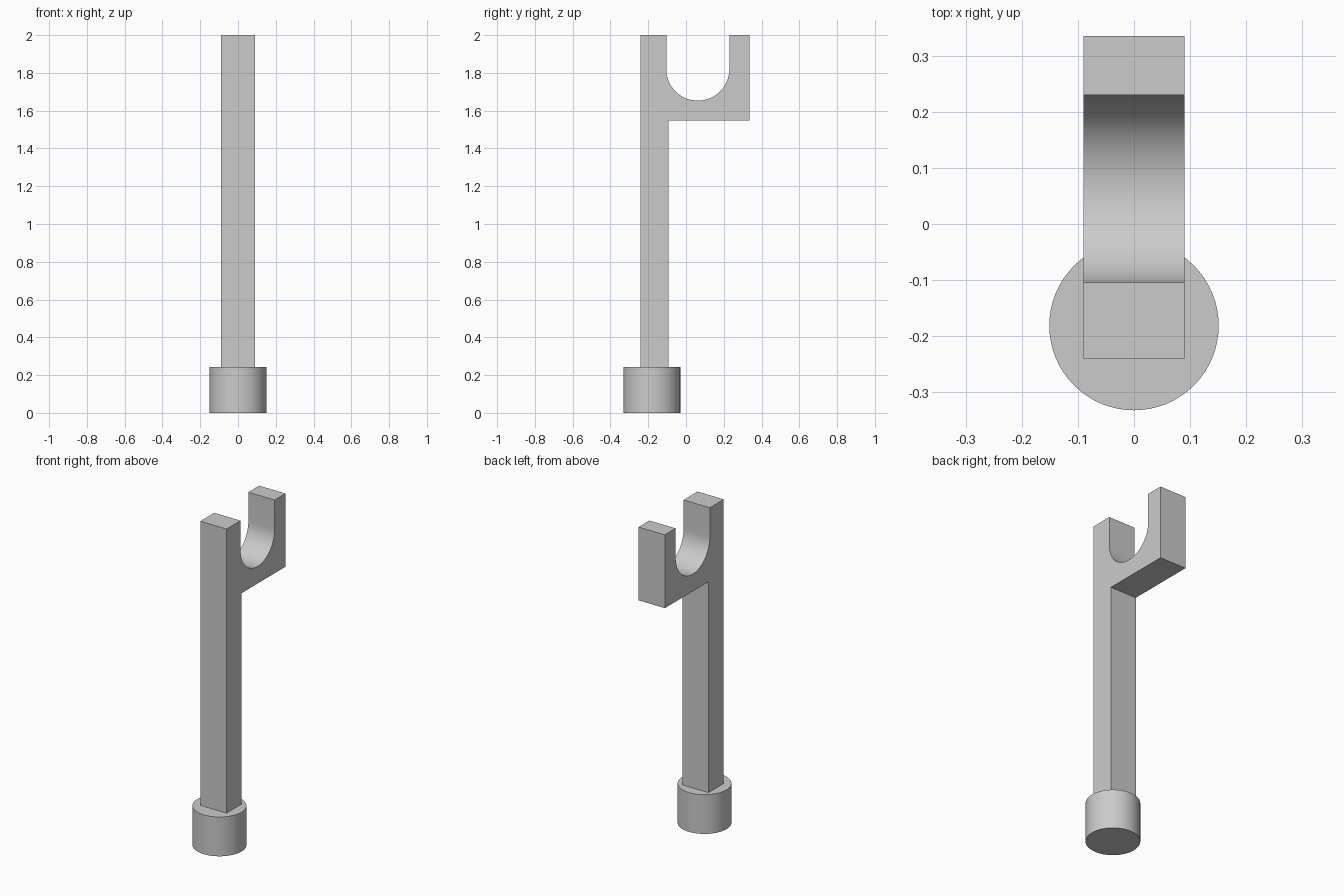
import bpy
import bmesh
from math import cos, sin, pi, radians

cube = bpy.data.objects.get("Cube")
if cube:
    bpy.data.objects.remove(cube, do_unlink=True)

GREY = (0.6, 0.6, 0.6, 1.0)
grey = bpy.data.materials.new("light grey")
grey.use_nodes = True
grey.diffuse_color = GREY
grey.node_tree.nodes["Principled BSDF"].inputs["Base Color"].default_value = GREY


def finish(obj):
    """Assign the colour and smooth the curved faces, keeping hard edges."""
    obj.data.materials.append(grey)
    bpy.ops.object.select_all(action="DESELECT")
    obj.select_set(True)
    bpy.context.view_layer.objects.active = obj
    bpy.ops.object.shade_smooth_by_angle(angle=radians(30))


def extrude_side_profile(name, profile, half_width):
    """Extrude a (y, z) outline symmetrically along x."""
    bm = bmesh.new()
    face = bm.faces.new([bm.verts.new((-half_width, y, z)) for y, z in profile])
    result = bmesh.ops.extrude_face_region(bm, geom=[face])
    moved = [v for v in result["geom"] if isinstance(v, bmesh.types.BMVert)]
    bmesh.ops.translate(bm, verts=moved, vec=(2 * half_width, 0, 0))
    bmesh.ops.recalc_face_normals(bm, faces=bm.faces)
    mesh = bpy.data.meshes.new(name)
    bm.to_mesh(mesh)
    bm.free()
    obj = bpy.data.objects.new(name, mesh)
    bpy.context.collection.objects.link(obj)
    finish(obj)


# Round foot under the post
FOOT_HEIGHT, FOOT_RADIUS, FOOT_Y = 0.243, 0.151, -0.181
bpy.ops.mesh.primitive_cylinder_add(
    vertices=64, radius=FOOT_RADIUS, depth=FOOT_HEIGHT,
    location=(0, FOOT_Y, FOOT_HEIGHT / 2))
foot = bpy.context.object
foot.name = "round_foot"
finish(foot)

# Post with a U-shaped cradle at the top, drawn as one side outline
FRONT, BACK, TOP = -0.24, 0.335, 2.0
POST_BACK, CRADLE_BOTTOM = -0.092, 1.547
SLOT_Y, SLOT_Z, SLOT_RADIUS = 0.0625, 1.82, 0.167
STEPS = 32

outline = [(FRONT, FOOT_HEIGHT), (POST_BACK, FOOT_HEIGHT),
           (POST_BACK, CRADLE_BOTTOM), (BACK, CRADLE_BOTTOM),
           (BACK, TOP), (SLOT_Y + SLOT_RADIUS, TOP)]
for i in range(STEPS + 1):
    a = -pi * i / STEPS
    outline.append((SLOT_Y + SLOT_RADIUS * cos(a), SLOT_Z + SLOT_RADIUS * sin(a)))
outline += [(SLOT_Y - SLOT_RADIUS, TOP), (FRONT, TOP)]
extrude_side_profile("post_and_cradle", outline, 0.09)
